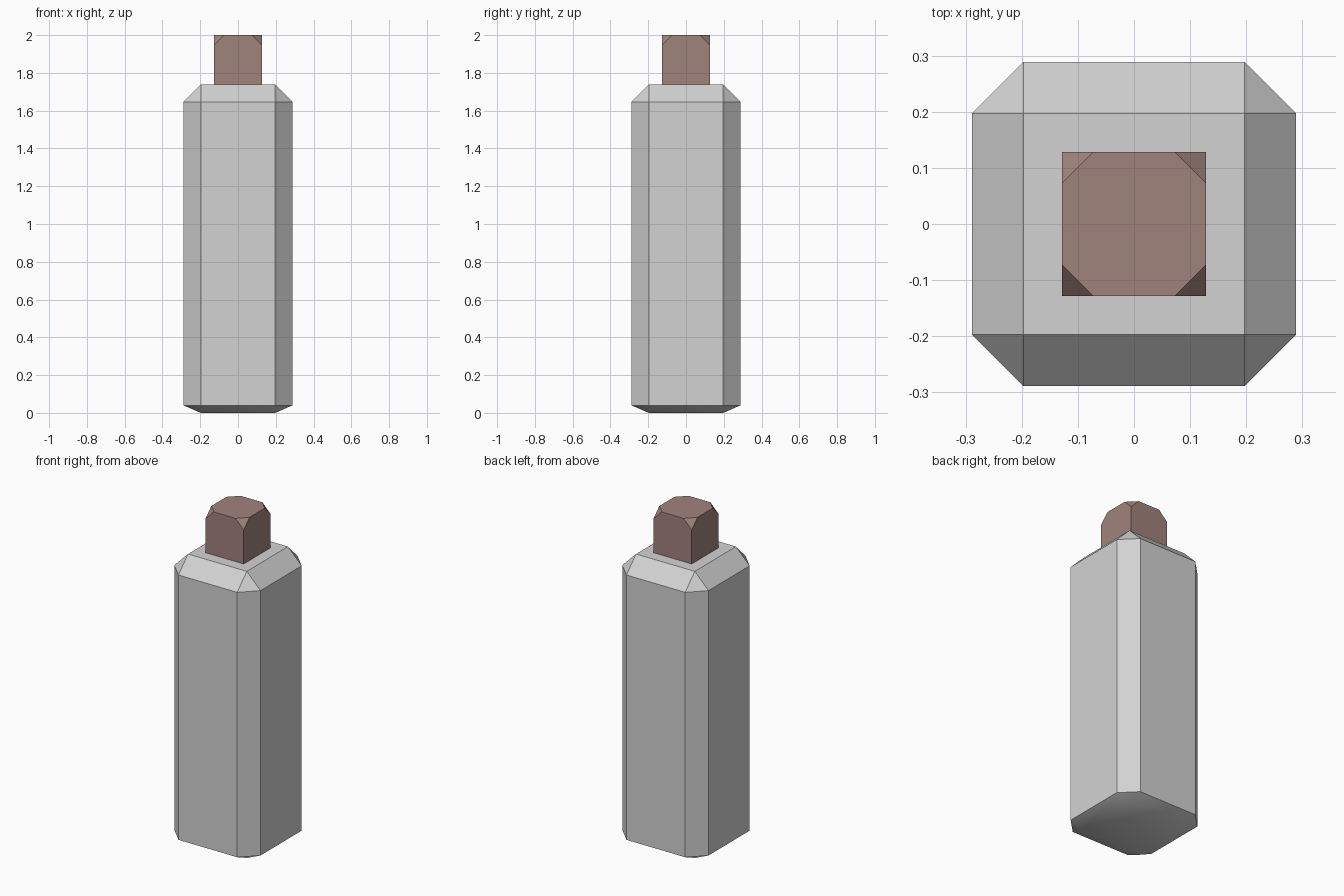
import bpy
import bmesh

if "Cube" in bpy.data.objects:
    bpy.data.objects.remove(bpy.data.objects["Cube"])


def material(name, rgb):
    m = bpy.data.materials.new(name)
    m.diffuse_color = (*rgb, 1.0)
    m.use_nodes = True
    m.node_tree.nodes["Principled BSDF"].inputs["Base Color"].default_value = m.diffuse_color
    return m


def box(bm, half, z0, z1):
    bmesh.ops.create_cube(bm, size=1)
    for v in bm.verts:
        v.co = (v.co.x * 2 * half, v.co.y * 2 * half, z0 if v.co.z < 0 else z1)


def finish(bm, name, mat):
    bmesh.ops.recalc_face_normals(bm, faces=bm.faces[:])
    me = bpy.data.meshes.new(name)
    bm.to_mesh(me)
    bm.free()
    me.materials.append(mat)
    ob = bpy.data.objects.new(name, me)
    bpy.context.collection.objects.link(ob)
    return ob


grey = material("light grey", (0.65, 0.65, 0.65))
brown = material("dusty brown", (0.356, 0.227, 0.202))

# body: box with all edges chamfered, the bottom chamfer flattened
bm = bmesh.new()
box(bm, 0.289, 0.0, 1.738)
bmesh.ops.bevel(bm, geom=bm.edges[:], offset=0.092, offset_type='OFFSET',
                segments=1, affect='EDGES')
for v in bm.verts:
    if 0.01 < v.co.z < 0.5:
        v.co.z = 0.04
body = finish(bm, "bottle_body", grey)

# the shallow base is smooth shaded, all other edges stay sharp
bpy.ops.object.select_all(action='DESELECT')
body.select_set(True)
bpy.context.view_layer.objects.active = body
bpy.ops.object.shade_smooth_by_angle(angle=0.5236)

# cap: box with its four top corners cut off
bm = bmesh.new()
box(bm, 0.128, 1.738, 2.0)
bmesh.ops.bevel(bm, geom=[v for v in bm.verts if v.co.z > 1.9], offset=0.055,
                offset_type='OFFSET', segments=1, affect='VERTICES')
finish(bm, "bottle_cap", brown)
